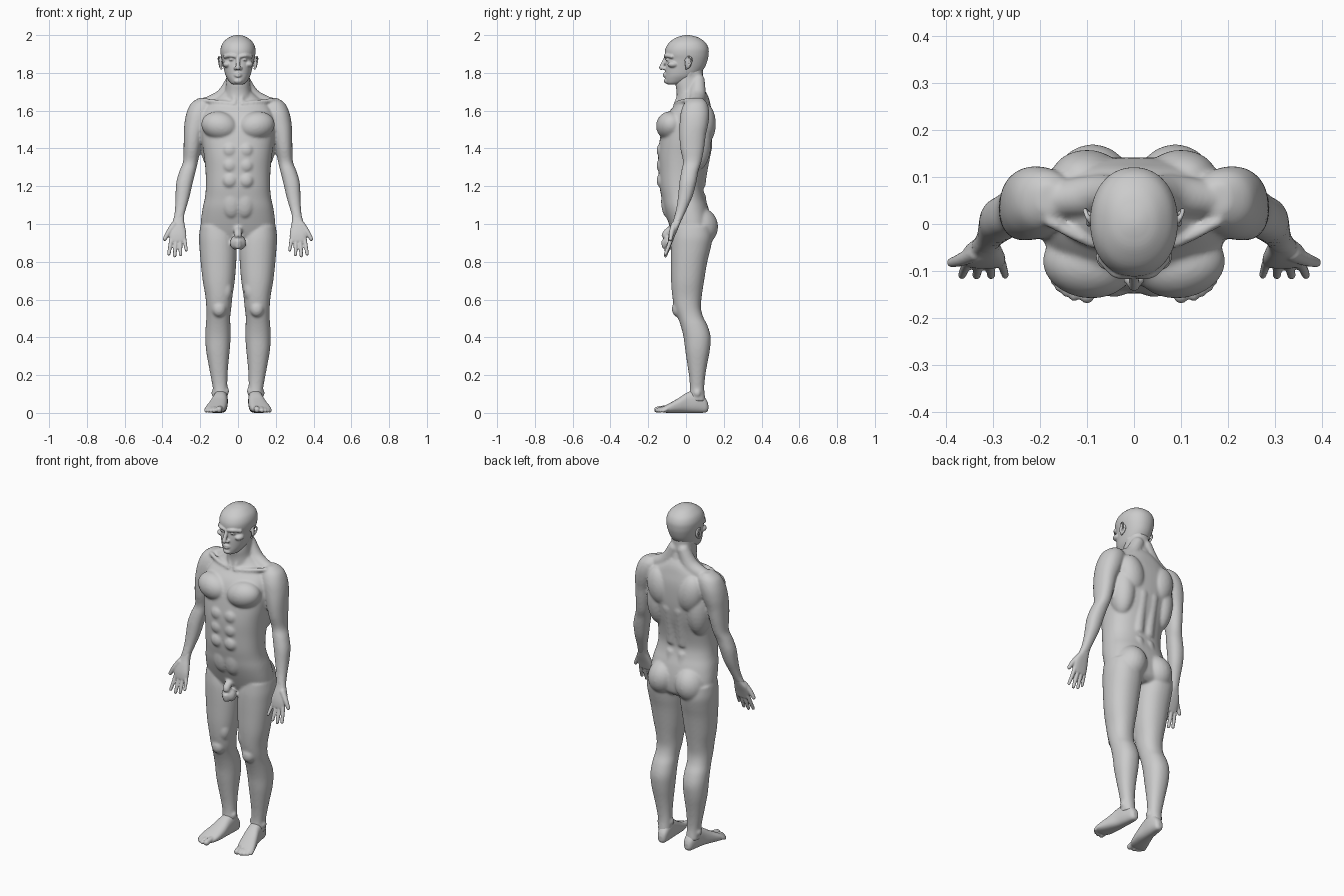
import bpy, bmesh
from math import sin, cos, pi, copysign
from mathutils import Vector, Matrix, Euler


def spline(rows, n=4):
    """Catmull-Rom resampling of a list of number tuples."""
    out = []
    for i in range(len(rows) - 1):
        p = [rows[max(0, min(len(rows) - 1, i + k))] for k in (-1, 0, 1, 2)]
        for s in range(n):
            t = s / n
            out.append([b + .5 * t * (c - a + t * (2 * a - 5 * b + 4 * c - d + t * (3 * (b - c) + d - a)))
                        for a, b, c, d in zip(*p)])
    return out + [list(rows[-1])]


def skin(bm, rings):
    vs = [[bm.verts.new(p) for p in r] for r in rings]
    n = len(vs[0])
    for a, b in zip(vs, vs[1:]):
        for j in range(n):
            bm.faces.new((a[j], a[(j + 1) % n], b[(j + 1) % n], b[j]))
    bm.faces.new(vs[0])
    bm.faces.new(vs[-1])


def loft(bm, rows, sides=(1,), axis='Z', e=2.2, n=32):
    """Rows: position along the axis, then x range and y (or z) range."""
    for s in sides:
        rings = []
        for h, x0, x1, y0, y1 in spline(rows):
            ring = []
            for k in range(n):
                c, q = cos(2 * pi * k / n), sin(2 * pi * k / n)
                x = s * ((x0 + x1) / 2 + (x1 - x0) / 2 * copysign(abs(c) ** (2 / e), c))
                y = (y0 + y1) / 2 + (y1 - y0) / 2 * copysign(abs(q) ** (2 / e), q)
                ring.append((x, y, h) if axis == 'Z' else (x, h, y))
            rings.append(ring)
        skin(bm, rings)


def ball(bm, c, r, sides=(1, -1), rot=(0, 0, 0)):
    for s in sides:
        m = (Matrix.Diagonal((s, 1, 1, 1)) @ Matrix.Translation(c) @ Euler(rot).to_matrix().to_4x4()
             @ Matrix.Diagonal((*r, 1)))
        bmesh.ops.create_uvsphere(bm, u_segments=24, v_segments=16, radius=1, matrix=m)


def tube(bm, pts, sides=(1, -1)):
    """Points: x, y, z, radius. Rounded ends."""
    for s in sides:
        rows = spline([(s * x, y, z, r) for x, y, z, r in pts])
        rings = []
        for i, (x, y, z, r) in enumerate(rows):
            d = Vector(rows[min(i + 1, len(rows) - 1)][:3]) - Vector(rows[max(i - 1, 0)][:3])
            q = d.to_track_quat('Z', 'Y')
            rings.append([Vector((x, y, z)) + q @ Vector((r * cos(k * pi / 8), r * sin(k * pi / 8), 0))
                          for k in range(16)])
        skin(bm, rings)
        for x, y, z, r in (rows[0], rows[-1]):
            ball(bm, (x, y, z), (r, r, r), (1,))


def finish(bm, name, voxel, smooth):
    """Fuse the overlapping forms into one smooth skin."""
    bmesh.ops.recalc_face_normals(bm, faces=bm.faces[:])
    me = bpy.data.meshes.new(name)
    bm.to_mesh(me)
    bm.free()
    ob = bpy.data.objects.new(name, me)
    bpy.context.collection.objects.link(ob)
    rm = ob.modifiers.new("fuse", 'REMESH')
    rm.mode, rm.voxel_size, rm.use_smooth_shade = 'VOXEL', voxel, True
    sm = ob.modifiers.new("soften", 'SMOOTH')
    sm.factor, sm.iterations = .5, smooth
    dg = bpy.context.evaluated_depsgraph_get()
    done = bpy.data.meshes.new_from_object(ob.evaluated_get(dg))
    ob.modifiers.clear()
    ob.data = done
    ob.data.shade_smooth()


LR = (1, -1)

# Body: torso and neck
bm = bmesh.new()
torso = [(.9, .12, -.03, .1), (.93, .19, -.06, .13), (1, .197, -.09, .135), (1.08, .188, -.118, .12),
         (1.14, .175, -.13, .1), (1.2, .17, -.14, .092), (1.28, .172, -.145, .105), (1.36, .18, -.148, .125),
         (1.44, .192, -.14, .138), (1.52, .197, -.125, .142), (1.58, .19, -.1, .14), (1.63, .165, -.06, .13),
         (1.67, .11, -.035, .12), (1.7, .075, -.03, .105)]
loft(bm, [(z, -w, w, a, b) for z, w, a, b in torso], e=2.4, n=48)
neck = [(1.62, .085, -.05, .11), (1.7, .069, -.05, .102), (1.75, .063, -.056, .09), (1.83, .06, -.04, .09)]
loft(bm, [(z, -w, w, a, b) for z, w, a, b in neck])

# Muscle forms of the trunk
ball(bm, (.098, -.085, 1.52), (.098, .073, .075), rot=(.15, -.2, .15))      # chest
ball(bm, (.13, .055, 1.44), (.07, .08, .16))                               # side of back
ball(bm, (.1, .1, 1.53), (.075, .058, .11), rot=(0, .2, 0))                # shoulder blade
ball(bm, (.088, .068, .985), (.09, .102, .105), rot=(0, -.2, 0))           # buttock
tube(bm, [(.038, .085, 1.06, .035), (.035, .067, 1.2, .036), (.036, .105, 1.42, .036)])
tube(bm, [(.03, .065, 1.76, .035), (.08, .06, 1.67, .045), (.19, .05, 1.625, .036)])
tube(bm, [(.02, -.055, 1.635, .012), (.1, -.035, 1.645, .012), (.18, .005, 1.655, .012)])
tube(bm, [(.05, .02, 1.8, .018), (.015, -.05, 1.645, .012)])
for z in (1.39, 1.31, 1.23):                                               # abdomen
    ball(bm, (.043, -.122, z), (.042, .034, .043))
ball(bm, (.035, -.095, 1.12), (.055, .037, .09))

# Arms
arm = [(1.668, .16, .205, .025, .085), (1.64, .13, .248, -.008, .112), (1.59, .14, .272, -.028, .123),
       (1.53, .16, .284, -.034, .118), (1.47, .184, .287, -.035, .105), (1.4, .198, .288, -.03, .096),
       (1.33, .212, .291, -.016, .082), (1.28, .224, .31, -.025, .066), (1.22, .239, .327, -.035, .055),
       (1.15, .255, .331, -.042, .036), (1.09, .272, .333, -.05, .01), (1.04, .286, .339, -.062, -.013),
       (1.01, .288, .35, -.068, -.028)]
loft(bm, arm, LR)

# Legs
leg = [(.99, .04, .2, -.07, .13), (.93, .012, .207, -.078, .14), (.87, .007, .204, -.08, .13),
       (.8, .009, .198, -.08, .113), (.7, .017, .187, -.079, .096), (.62, .029, .173, -.073, .084),
       (.56, .035, .168, -.062, .079), (.51, .041, .167, -.045, .09), (.46, .04, .171, -.028, .115),
       (.4, .039, .173, -.013, .131), (.33, .044, .169, -.004, .126), (.25, .052, .155, .008, .111),
       (.18, .056, .142, .018, .1), (.12, .056, .132, .02, .097), (.06, .055, .13, .01, .105)]
loft(bm, leg, LR)
ball(bm, (.1, -.045, .55), (.037, .03, .042))                              # kneecap
ball(bm, (.065, -.035, .65), (.035, .035, .06))                            # inner thigh above knee
ball(bm, (.058, .05, .115), (.012, .018, .018))                            # ankle bones
ball(bm, (.13, .06, .105), (.012, .018, .018))

# Groin
tube(bm, [(0, -.07, .975, .022), (0, -.108, .945, .021), (0, -.11, .885, .02)], (1,))
ball(bm, (.016, -.085, .9), (.026, .03, .037))
finish(bm, "body", .0065, 9)

# Head
bm = bmesh.new()
skull = [(1.738, .022, -.095, -.045), (1.745, .038, -.105, -.01), (1.765, .054, -.11, .04),
         (1.79, .067, -.11, .07), (1.83, .077, -.11, .1), (1.87, .086, -.106, .115), (1.9, .092, -.112, .12),
         (1.93, .092, -.108, .119), (1.96, .08, -.09, .104), (1.985, .053, -.056, .071),
         (1.996, .028, -.025, .037), (2, .01, -.005, .012)]
loft(bm, [(z, -w, w, a, b) for z, w, a, b in skull], e=2.15, n=48)
tube(bm, [(0, -.104, 1.882, .011), (0, -.121, 1.85, .011), (0, -.13, 1.828, .013)], (1,))   # nose
ball(bm, (.013, -.115, 1.824), (.01, .014, .009))                          # nostrils
tube(bm, [(.012, -.108, 1.887, .01), (.04, -.104, 1.892, .01), (.068, -.075, 1.886, .01)])  # brow
ball(bm, (.057, -.068, 1.845), (.024, .03, .018))                          # cheekbone
ball(bm, (.034, -.094, 1.87), (.014, .015, .008))                          # eyelids
for z, r in ((1.796, .006), (1.783, .007)):                                # lips
    tube(bm, [(-.026, -.1, 1.79, .003), (0, -.116, z, r), (.026, -.1, 1.79, .003)], (1,))
ball(bm, (0, -.1, 1.757), (.023, .017, .015), (1,))                        # chin
finish(bm, "head", .004, 3)

# Ears
bm = bmesh.new()
ball(bm, (.09, .012, 1.853), (.009, .019, .032), rot=(-.15, 0, .45))
tube(bm, [(.086, -.004, 1.865, .005), (.098, .012, 1.886, .005), (.104, .03, 1.872, .005),
          (.098, .022, 1.845, .005), (.088, .002, 1.823, .006)])
finish(bm, "ears", .003, 2)

# Hands
bm = bmesh.new()
palm = [(1.06, .284, .334, -.054, -.008), (1.02, .286, .343, -.067, -.024), (.985, .28, .362, -.081, -.038),
        (.95, .274, .366, -.091, -.053), (.92, .274, .362, -.095, -.065), (.907, .28, .355, -.095, -.07)]
loft(bm, palm, LR, e=2.6)
for x0, x1, z1, r in ((.352, .366, .841, .0105), (.329, .335, .832, .011),
                      (.306, .304, .838, .0105), (.284, .274, .862, .0095)):
    tube(bm, [(x0, -.078, .925, r + .001), ((x0 + x1) / 2, -.092, (z1 + .925) / 2, r), (x1, -.109, z1, r * .85)])
tube(bm, [(.338, -.062, .995, .018), (.368, -.076, .955, .014), (.388, -.082, .92, .0105)])
finish(bm, "hands", .004, 4)

# Feet
bm = bmesh.new()
foot = [(.118, .075, .098, .015, .045), (.105, .06, .112, .002, .075), (.06, .054, .126, 0, .12),
        (.01, .055, .136, 0, .11), (-.04, .057, .154, 0, .078), (-.09, .066, .172, 0, .05),
        (-.12, .078, .172, .002, .034), (-.132, .09, .163, .006, .026)]
loft(bm, foot, LR, axis='Y', e=2.5)
for x, y, r in ((.1, -.153, .016), (.127, -.153, .0115), (.144, -.145, .0105), (.158, -.135, .01), (.169, -.121, .0095)):
    tube(bm, [(x - .006, -.1, .024, r), (x - .002, y + .022, .022, r), (x, y, r + .001, r)])
finish(bm, "feet", .0045, 4)
